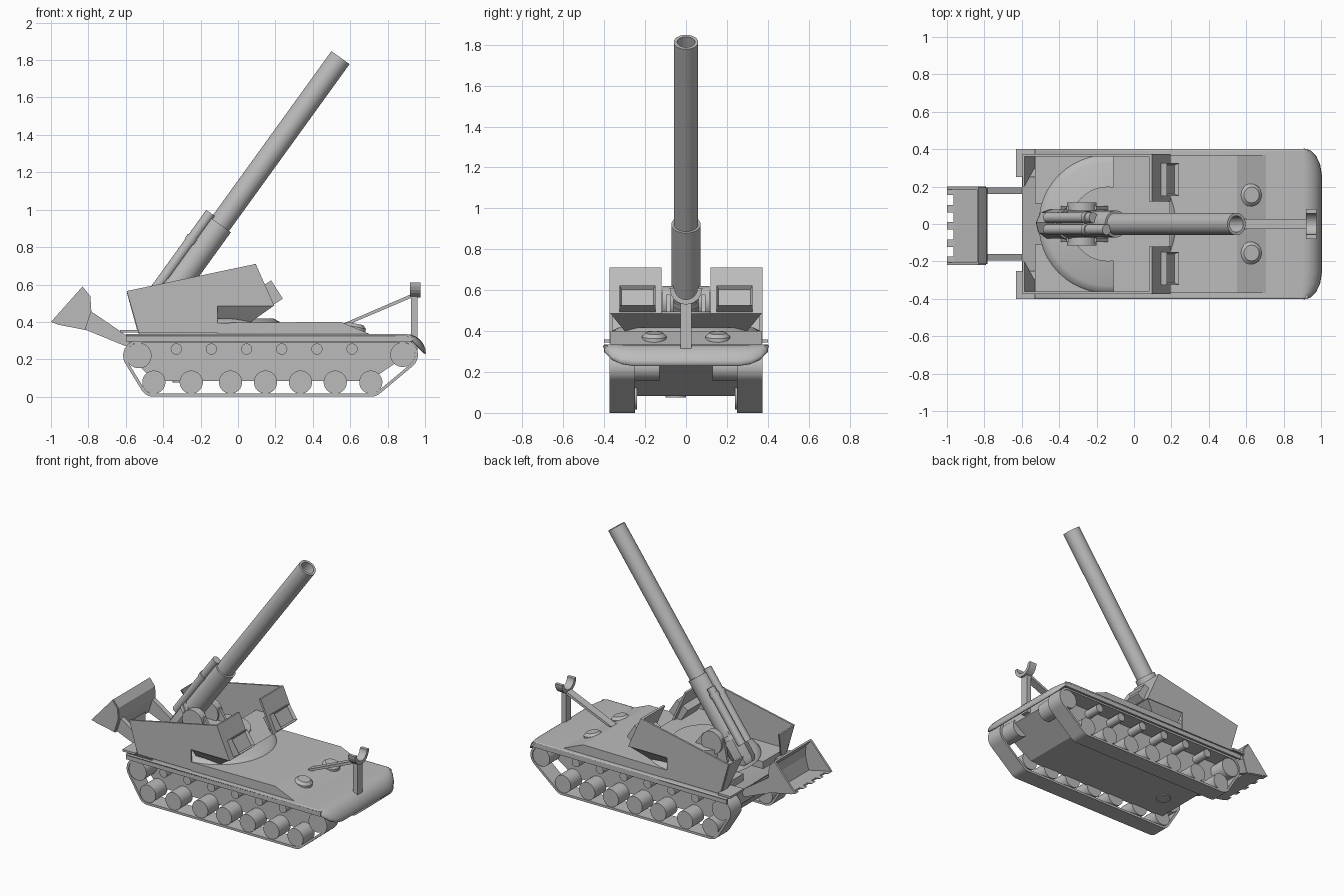
import bpy, bmesh, math
from mathutils import Vector

cube = bpy.data.objects.get("Cube")
if cube:
    bpy.data.objects.remove(cube, do_unlink=True)

grey = bpy.data.materials.new("plain_grey")
grey.use_nodes = True
grey.diffuse_color = (0.5, 0.5, 0.5, 1)
grey.node_tree.nodes["Principled BSDF"].inputs["Base Color"].default_value = (0.5, 0.5, 0.5, 1)


def finish(name, bm, smooth=False, thick=0):
    bmesh.ops.recalc_face_normals(bm, faces=bm.faces)
    mesh = bpy.data.meshes.new(name)
    bm.to_mesh(mesh)
    bm.free()
    mesh.materials.append(grey)
    ob = bpy.data.objects.new(name, mesh)
    bpy.context.collection.objects.link(ob)
    if thick:
        mod = ob.modifiers.new("thickness", "SOLIDIFY")
        mod.thickness = thick
        mod.offset = 0
    if smooth:
        bpy.ops.object.select_all(action="DESELECT")
        ob.select_set(True)
        bpy.context.view_layer.objects.active = ob
        bpy.ops.object.shade_smooth_by_angle(angle=math.radians(35))
    return ob


def loft(name, rows, close=False, caps=False, smooth=False, thick=0):
    """Skin a list of equally long point rows."""
    bm = bmesh.new()
    vs = [[bm.verts.new(p) for p in row] for row in rows]
    n = len(vs[0])
    for a, b in zip(vs, vs[1:]):
        for i in range(n if close else n - 1):
            j = (i + 1) % n
            bm.faces.new((a[i], a[j], b[j], b[i]))
    if caps:
        bm.faces.new(vs[0])
        bm.faces.new(vs[-1])
    return finish(name, bm, smooth, thick)


def prism(name, profile, y0, y1):
    """Side profile in x and z, extruded across y."""
    return loft(name, [[(x, y, z) for x, z in profile] for y in (y0, y1)], True, True)


def box(name, x0, x1, y0, y1, z0, z1):
    return prism(name, [(x0, z0), (x1, z0), (x1, z1), (x0, z1)], y0, y1)


def lathe(name, start, axis, rings, n=28):
    """Round part: rings are (distance along axis, radius)."""
    axis = Vector(axis).normalized()
    u = axis.orthogonal().normalized()
    v = axis.cross(u)
    rows = []
    for d, r in rings:
        c = Vector(start) + axis * d
        rows.append([c + r * (u * math.cos(t) + v * math.sin(t))
                     for t in (2 * math.pi * i / n for i in range(n))])
    return loft(name, rows, True, True, True)


def cyl(name, start, axis, length, r, n=28):
    return lathe(name, start, axis, [(0, r), (length, r)], n)


# Hull and deck
prism("lower_hull", [(-0.58, 0.32), (-0.58, 0.22), (-0.45, 0.083), (0.7, 0.083),
                     (0.93, 0.24), (0.93, 0.32)], -0.25, 0.25)
stations = [(0.4, 0.006), (0.39, 0.04), (0.36, 0.07), (0.32, 0.09), (0.26, 0.1)]
stations += [(-y, r) for y, r in reversed(stations)]
rows = []
for y, r in stations:
    arc = [math.radians(15 * i) for i in range(7)]
    rows.append([(-0.6, y, 0.33)] + [(0.9 + r * math.sin(a), y, 0.33 - r * (1 - math.cos(a))) for a in arc])
loft("deck_plate", rows, smooth=True, thick=0.01)
prism("raised_deck", [(-0.11, 0.33), (-0.11, 0.395), (0.55, 0.4), (0.71, 0.333)], -0.37, 0.37)
lathe("turret_race", (-0.14, 0, 0.39), (0, 0, 1), [(0, 0.37), (0.012, 0.36), (0.028, 0.33)], 48)
cyl("belly_hatch", (-0.3, -0.05, 0.076), (0, 0, 1), 0.01, 0.05)

# Running gear, built once per side
wheel_x = [-0.45, -0.25, -0.04, 0.147, 0.334, 0.52, 0.71]
idler, sprocket = (-0.53, 0.22, 0.068), (0.88, 0.225, 0.066)
guides = [(wheel_x[0], 0.078, 0.062), (wheel_x[-1], 0.078, 0.062), idler, sprocket]


def belt(offset, y, n=72):
    pts = []
    for i in range(n):
        c, s = math.cos(2 * math.pi * i / n), math.sin(2 * math.pi * i / n)
        x, z, r = max(guides, key=lambda g: g[0] * c + g[1] * s + g[2])
        pts.append((x + (r + offset) * c, y, z + (r + offset) * s))
    return pts


for side, s in (("left", 1), ("right", -1)):
    a, b = 0.25 * s, 0.375 * s
    loft(side + "_track", [belt(0.016, a), belt(0.016, b), belt(0, b), belt(0, a), belt(0.016, a)], True)
    for x in wheel_x:
        cyl(side + "_road_wheel", (x, 0.24 * s, 0.078), (0, s, 0), 0.13, 0.062)
    for i in range(6):
        cyl(side + "_return_roller", (-0.33 + 0.188 * i, 0.24 * s, 0.255), (0, s, 0), 0.13, 0.03, 16)
    cyl(side + "_idler", (idler[0], a, idler[1]), (0, s, 0), 0.12, idler[2])
    cyl(side + "_sprocket", (sprocket[0], 0.13 * s, sprocket[1]), (0, s, 0), 0.24, sprocket[2])
    box(side + "_fender_skirt", -0.6, 0.93, 0.385 * s, 0.4 * s, 0.295, 0.33)
    box(side + "_rear_step", -0.63, -0.53, 0.25 * s, 0.4 * s, 0.343, 0.358)
    # Crew hatches on the sloping front deck
    lathe(side + "_hatch", (0.62, 0.155 * s, 0.35), (0.2, 0, 1), [(0, 0.062), (0.025, 0.06), (0.042, 0.042)])

    # Open-topped turret walls
    y_in, y_out = 0.36 * s, 0.373 * s
    prism(side + "_turret_wall", [(-0.595, 0.565), (0.095, 0.71), (0.195, 0.485), (-0.11, 0.485),
                                  (-0.11, 0.34), (-0.53, 0.34)], y_in, y_out)
    prism(side + "_turret_front", [(0.095, 0.71), (0.195, 0.485), (0.18, 0.485), (0.08, 0.707)],
          0.12 * s, y_in)
    loft(side + "_turret_rear", [[(-0.59, 0.2 * s, 0.56), (-0.59, y_in, 0.56)],
                                 [(-0.53, 0.31 * s, 0.34), (-0.53, y_in, 0.34)]], thick=0.01)
    box(side + "_turret_floor", -0.53, -0.11, 0.11 * s, y_in, 0.335, 0.385)

    # Sight box with a recessed front pane
    across, normal = Vector((0.54, 0, -0.84)), Vector((0.84, 0, 0.54))
    mid = Vector((0.165, 0, 0.545))
    bm = bmesh.new()
    corners = [mid + across * p + normal * q for p, q in
               ((-0.058, -0.05), (0.058, -0.05), (0.058, 0.052), (-0.058, 0.052))]
    face = bm.faces.new([bm.verts.new((c.x, 0.15 * s, c.z)) for c in corners])
    moved = bmesh.ops.extrude_face_region(bm, geom=[face])["geom"]
    for v in moved:
        if isinstance(v, bmesh.types.BMVert):
            v.co.y = 0.325 * s
    bmesh.ops.recalc_face_normals(bm, faces=bm.faces)
    pane = max(bm.faces, key=lambda f: f.calc_center_median().dot(normal))
    bmesh.ops.inset_region(bm, faces=[pane], thickness=0.014, depth=0)
    bmesh.ops.translate(bm, verts=pane.verts, vec=normal * -0.02)
    finish(side + "_sight_box", bm)

    # Gun mount
    prism(side + "_gun_cheek", [(-0.4, 0.37), (-0.05, 0.37), (-0.2, 0.58), (-0.36, 0.58)],
          0.075 * s, 0.095 * s)
    cyl(side + "_trunnion", (-0.28, 0.06 * s, 0.54), (0, s, 0), 0.055, 0.08)
    # Spade arms
    prism(side + "_spade_arm", [(-0.79, 0.46), (-0.82, 0.36), (-0.6, 0.27), (-0.565, 0.29), (-0.6, 0.33)],
          0.16 * s, 0.195 * s)

# Turret base overhanging the race
loft("turret_base", [[(-0.11, -0.37, 0.487), (0.192, -0.37, 0.487), (0.192, 0.37, 0.487), (-0.11, 0.37, 0.487)],
                     [(-0.11, -0.3, 0.4), (0.07, -0.3, 0.4), (0.07, 0.3, 0.4), (-0.11, 0.3, 0.4)]], True, True)
lathe("turret_ring", (-0.14, 0, 0.335), (0, 0, 1), [(0, 0.2), (0.16, 0.2)], 40)

# Gun, measured back from the muzzle
muzzle = Vector((0.548, 0, 1.813))
back = Vector((-0.585, 0, -0.81)).normalized()
up = Vector((-0.81, 0, 0.585)).normalized()
lathe("barrel", muzzle, back, [(0.15, 0.044), (0, 0.044), (0, 0.06), (1.2, 0.06)], 32)
lathe("gun_sleeve", muzzle, back, [(1.1, 0.06), (1.1, 0.072), (1.55, 0.072)], 32)
lathe("breech", muzzle, back, [(1.5, 0.078), (1.72, 0.078), (1.75, 0.06)], 8)
for label, y, top in (("long", -0.03, 1.08), ("short", 0.034, 1.2)):
    cyl(label + "_recoil_cylinder", muzzle + back * top + up * 0.077 + Vector((0, y, 0)),
        back, 1.62 - top, 0.028, 18)
    cyl(label + "_recoil_collar", muzzle + back * 1.24 + up * 0.077 + Vector((0, y, 0)), back, 0.03, 0.033, 18)
cyl("cradle_band", muzzle + back * 1.53, back, 0.03, 0.082)

# Travel lock with its cup and brace
box("lock_post", 0.925, 0.96, -0.028, 0.028, 0.25, 0.54)
cup = [(0.08 * math.cos(a), 0.61 + 0.08 * math.sin(a)) for a in (math.pi * (1 + i / 12) for i in range(13))]
cup += [(y * 0.7, 0.61 + (z - 0.61) * 0.7) for y, z in reversed(cup)]
loft("lock_cup", [[(x, y, z) for y, z in cup] for x in (0.92, 0.975)], True, True)
prism("lock_brace", [(0.56, 0.39), (0.6, 0.39), (0.93, 0.53), (0.93, 0.55)], -0.028, 0.028)

# Recoil spade scoop with end cheeks and teeth
scoop = [(-0.965, 0.392), (-0.82, 0.362), (-0.79, 0.46), (-0.795, 0.535), (-0.835, 0.585)]
loft("spade_scoop", [[(x, y, z) for x, z in scoop] for y in (-0.215, 0.195)], thick=0.012)
for i, y in enumerate((-0.22, 0.185)):
    prism(("right", "left")[i] + "_spade_cheek", [(-1.0, 0.4)] + scoop[1:], y, y + 0.015)
for i in range(5):
    y = -0.215 + 0.0925 * i
    prism("spade_tooth", [(-1.0, 0.4), (-0.96, 0.385), (-0.96, 0.398)], y, y + 0.04)
